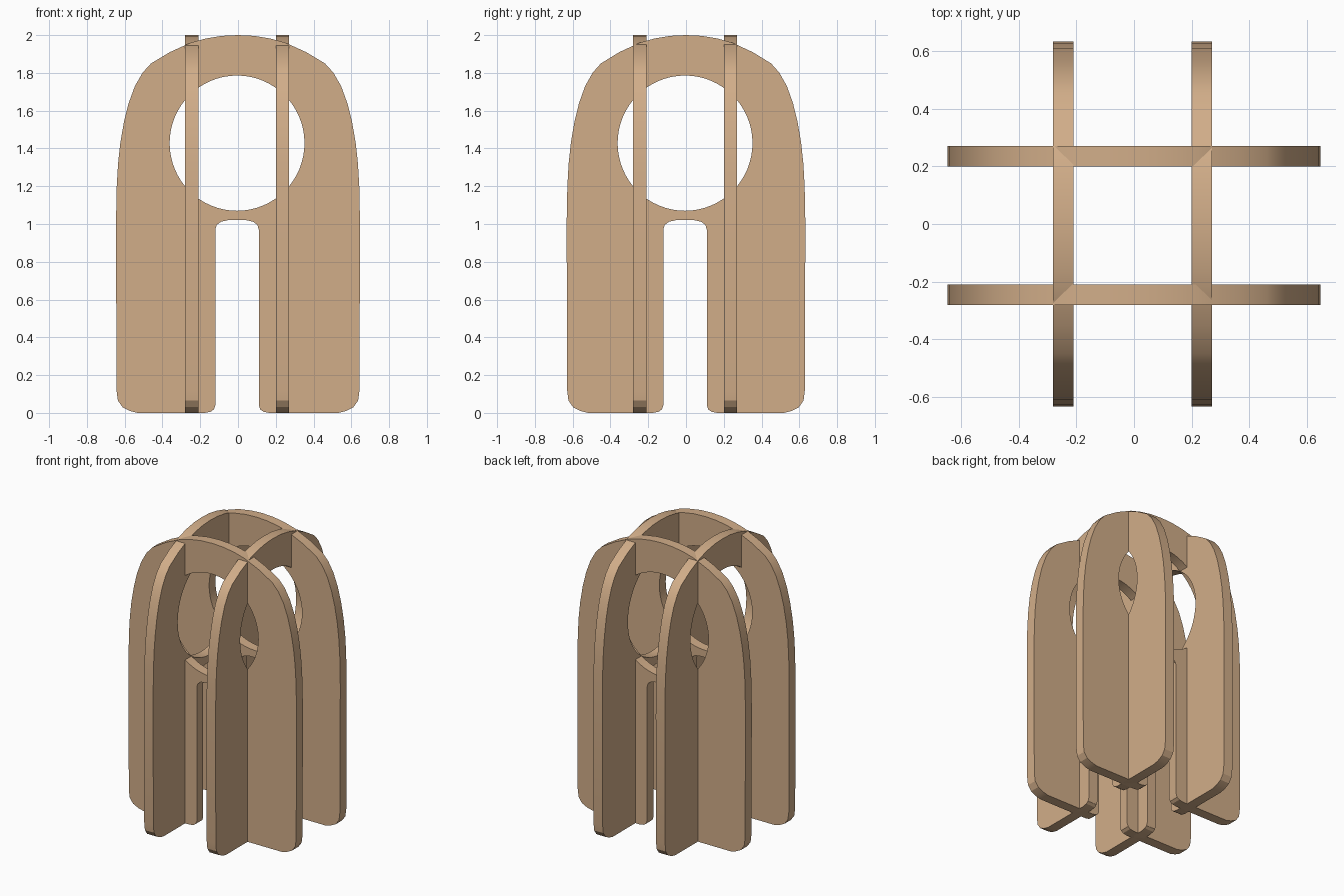
import bpy, bmesh, math
from math import cos, sin, pi

cube = bpy.data.objects.get("Cube")
if cube:
    bpy.data.objects.remove(cube)

# Plywood tan
wood = bpy.data.materials.new("tan_wood")
wood.use_nodes = True
tan = (0.64, 0.42, 0.25, 1)
wood.diffuse_color = tan
wood.node_tree.nodes["Principled BSDF"].inputs["Base Color"].default_value = tan

THICK = 0.07
MID = -0.005        # hole, slot and plate pairs share this centre
SPACING = 0.24

# Outer arch, from the foot's outer corner up to the crown
ARCH = [(0.53, 0.0), (0.57, 0.01), (0.61, 0.03), (0.635, 0.065), (0.642, 0.12),
        (0.645, 1.0), (0.641, 1.2), (0.634, 1.32), (0.622, 1.43), (0.603, 1.54),
        (0.578, 1.64), (0.545, 1.73), (0.505, 1.8), (0.46, 1.85), (0.36, 1.91),
        (0.25, 1.96), (0.17, 1.982), (0.085, 1.996)]
# Inner leg edge, from the slot's top down to the foot
SLOT = [(0.05, 1.02), (0.085, 1.012), (0.108, 0.995), (0.115, 0.97),
        (0.115, 0.04), (0.123, 0.018), (0.14, 0.006), (0.17, 0.0)]


def add_loop(curve, points):
    spline = curve.splines.new('POLY')
    spline.points.add(len(points) - 1)
    for p, (u, v) in zip(spline.points, points):
        p.co = (u, v, 0, 1)
    spline.use_cyclic_u = True


def plate(name, half_width, location, turn):
    """Arched plate with a round window and a slot between its legs."""
    s = half_width / 0.645
    right = [(u * s, v) for u, v in ARCH]
    left = [(-u, v) for u, v in reversed(right)]
    slot_left = [(MID - u, v) for u, v in reversed(SLOT)]
    slot_right = [(MID + u, v) for u, v in SLOT]
    window = [(MID + 0.357 * cos(2 * pi * i / 64), 1.428 + 0.358 * sin(2 * pi * i / 64))
              for i in range(64)]

    curve = bpy.data.curves.new(name + "_profile", 'CURVE')
    curve.dimensions = '2D'
    curve.fill_mode = 'BOTH'
    curve.extrude = THICK / 2
    add_loop(curve, right + [(0, 2.0)] + left + slot_left + slot_right)
    add_loop(curve, window)
    temp = bpy.data.objects.new(name + "_profile", curve)
    bpy.context.collection.objects.link(temp)
    depsgraph = bpy.context.evaluated_depsgraph_get()
    mesh = bpy.data.meshes.new_from_object(temp.evaluated_get(depsgraph))
    bpy.data.objects.remove(temp)
    bpy.data.curves.remove(curve)

    # Weld caps to rims
    bm = bmesh.new()
    bm.from_mesh(mesh)
    bmesh.ops.remove_doubles(bm, verts=bm.verts, dist=0.0005)
    bmesh.ops.recalc_face_normals(bm, faces=bm.faces)
    bm.to_mesh(mesh)
    bm.free()

    mesh.name = name
    mesh.materials.clear()
    mesh.materials.append(wood)
    obj = bpy.data.objects.new(name, mesh)
    obj.location = location
    obj.rotation_euler = (pi / 2, 0, turn)
    bpy.context.collection.objects.link(obj)
    bpy.ops.object.select_all(action='DESELECT')
    obj.select_set(True)
    bpy.context.view_layer.objects.active = obj
    bpy.ops.object.shade_smooth_by_angle(angle=math.radians(20))


# Two plates each way, interlocked into a grid
for side, back_front, left_right in ((-1, "front", "right"), (1, "back", "left")):
    offset = MID + side * SPACING
    plate(back_front + "_plate", 0.646, (0, offset, 0), 0)
    plate(left_right + "_plate", 0.632, (offset, 0, 0), pi / 2)
